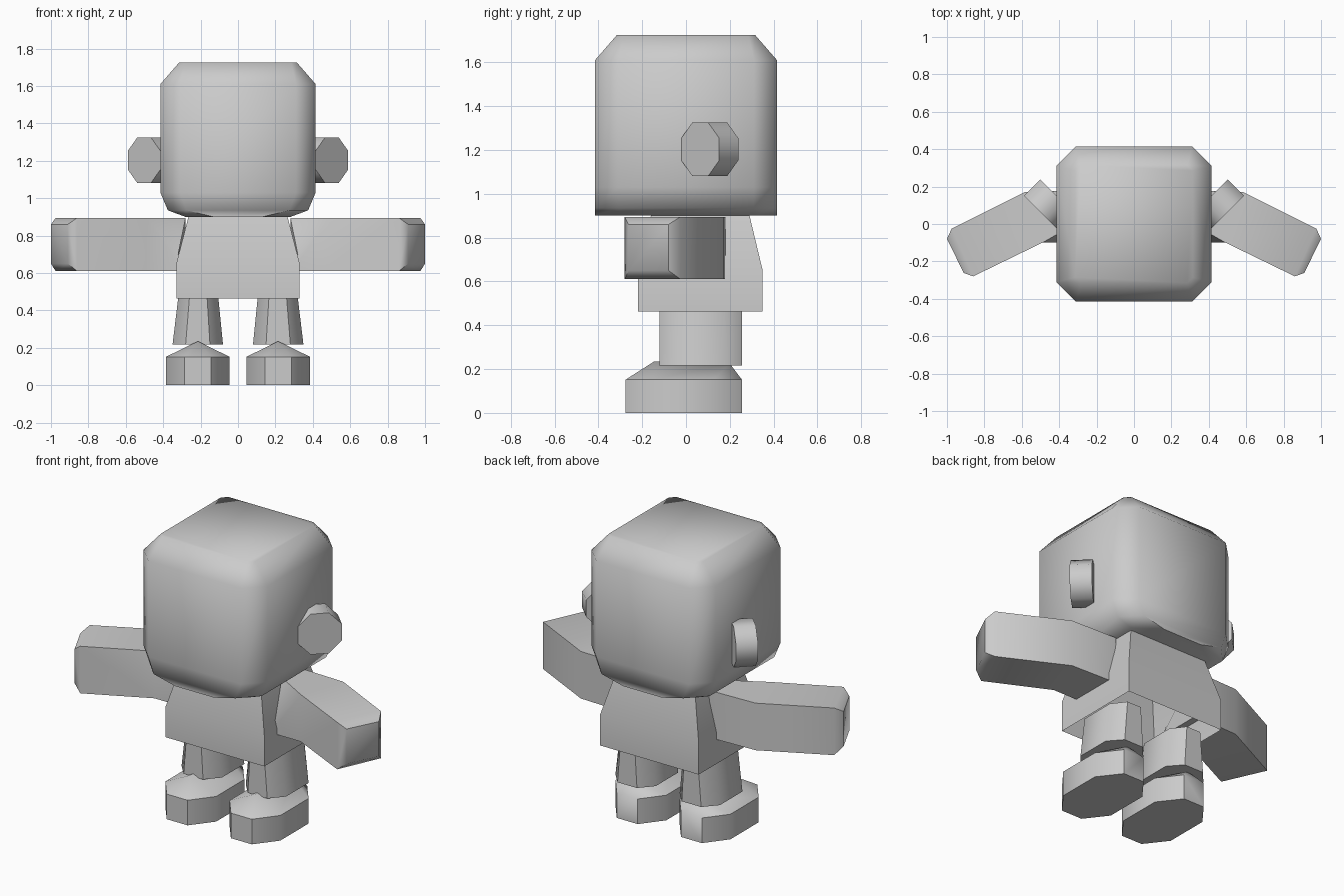
import bpy, bmesh, math

if "Cube" in bpy.data.objects:
    bpy.data.objects.remove(bpy.data.objects["Cube"])

grey = bpy.data.materials.new("light grey")
grey.diffuse_color = (0.6, 0.6, 0.6, 1)
grey.use_nodes = True
grey.node_tree.nodes["Principled BSDF"].inputs["Base Color"].default_value = grey.diffuse_color


def loft(name, rings, cap_start=True, cap_end=True, angle=50):
    """Skin a list of equal-length point rings."""
    bm = bmesh.new()
    loops = [[bm.verts.new(p) for p in ring] for ring in rings]
    n = len(rings[0])
    for a, b in zip(loops, loops[1:]):
        for i in range(n):
            j = (i + 1) % n
            bm.faces.new((a[i], a[j], b[j], b[i]))
    if cap_start:
        bm.faces.new(loops[0][::-1])
    if cap_end:
        bm.faces.new(loops[-1])
    bmesh.ops.remove_doubles(bm, verts=bm.verts, dist=0.0005)
    bmesh.ops.recalc_face_normals(bm, faces=bm.faces)
    me = bpy.data.meshes.new(name)
    bm.to_mesh(me)
    bm.free()
    me.materials.append(grey)
    ob = bpy.data.objects.new(name, me)
    bpy.context.collection.objects.link(ob)
    bpy.ops.object.select_all(action='DESELECT')
    ob.select_set(True)
    bpy.context.view_layer.objects.active = ob
    bpy.ops.object.shade_smooth_by_angle(angle=math.radians(angle))
    return ob


def octagon(x0, x1, y0, y1, cx, cy, z):
    """Rectangle with cut corners at height z."""
    return [(x0 + cx, y0, z), (x1 - cx, y0, z), (x1, y0 + cy, z), (x1, y1 - cy, z),
            (x1 - cx, y1, z), (x0 + cx, y1, z), (x0, y1 - cy, z), (x0, y0 + cy, z)]


def rect(x, y0, y1, z):
    return [(-x, y0, z), (x, y0, z), (x, y1, z), (-x, y1, z)]


def mirrored(rings, s):
    return [[(x * s, y, z) for x, y, z in r] for r in rings]


# Head: rounded block, lower corners tucked in at the sides
H = 0.415
loft("head", [
    octagon(-0.28, 0.28, -H, H, 0.15, 0.105, 0.90),
    octagon(-0.375, 0.375, -H, H, 0.10, 0.105, 0.935),
    octagon(-H, H, -H, H, 0.105, 0.105, 1.03),
    octagon(-H, H, -H, H, 0.105, 0.105, 1.61),
    octagon(-0.315, 0.315, -0.315, 0.315, 0.03, 0.03, 1.725)])

# Torso: open shell narrowing to the neck
loft("torso", [
    rect(0.33, -0.22, 0.35, 0.463),
    rect(0.33, -0.22, 0.35, 0.65),
    rect(0.265, -0.16, 0.29, 0.90)], False, False, 20)

# Arm cross-sections: shoulder, elbow, wrist, hand end
B, T = 0.61, 0.895
arm = [
    [(0.29, -0.10, B), (0.32, -0.10, 0.70), (0.28, 0.02, T), (0.28, 0.18, T), (0.29, 0.18, B)],
    [(0.49, -0.10, B), (0.49, -0.10, T), (0.49, -0.10, T), (0.585, 0.17, T), (0.585, 0.17, B)],
    [(0.86, -0.28, B), (0.86, -0.28, T), (0.86, -0.28, T), (0.975, -0.025, T), (0.975, -0.025, B)],
    [(0.91, -0.262, 0.65), (0.91, -0.262, 0.86), (0.91, -0.262, 0.86), (1.0, -0.08, 0.86), (1.0, -0.08, 0.65)]]

# Ear: octagonal disc turned 45 degrees toward the front
r = 0.1225 / math.cos(math.pi / 8)
ear = []
for cx, cy in ((0.415, 0.152), (0.502, 0.065)):
    ring = []
    for k in range(8):
        a = math.pi / 8 + k * math.pi / 4
        u = r * math.cos(a) * math.sqrt(0.5)
        ring.append((cx + u, cy + u, 1.203 + r * math.sin(a)))
    ear.append(ring)

# Leg: flared block with cut corners
leg = [octagon(0.08, 0.35, -0.12, 0.255, 0.07, 0.08, 0.217),
       octagon(0.105, 0.32, -0.12, 0.255, 0.06, 0.08, 0.465)]

# Foot: cut-corner sole with a ridged top
M, F, K = 0.215, -0.145, 0.20
foot = [octagon(0.045, 0.385, -0.275, 0.255, 0.10, 0.13, 0),
        octagon(0.045, 0.385, -0.275, 0.255, 0.10, 0.13, 0.152),
        [(M, F, 0.235)] * 3 + [(M, K, 0.225)] * 4 + [(M, F, 0.235)]]

for s, side in ((1, "right"), (-1, "left")):
    loft(side + "_arm", mirrored(arm, s))
    loft(side + "_ear", mirrored(ear, s))
    loft(side + "_leg", mirrored(leg, s))
    loft(side + "_foot", mirrored(foot, s), True, False)
